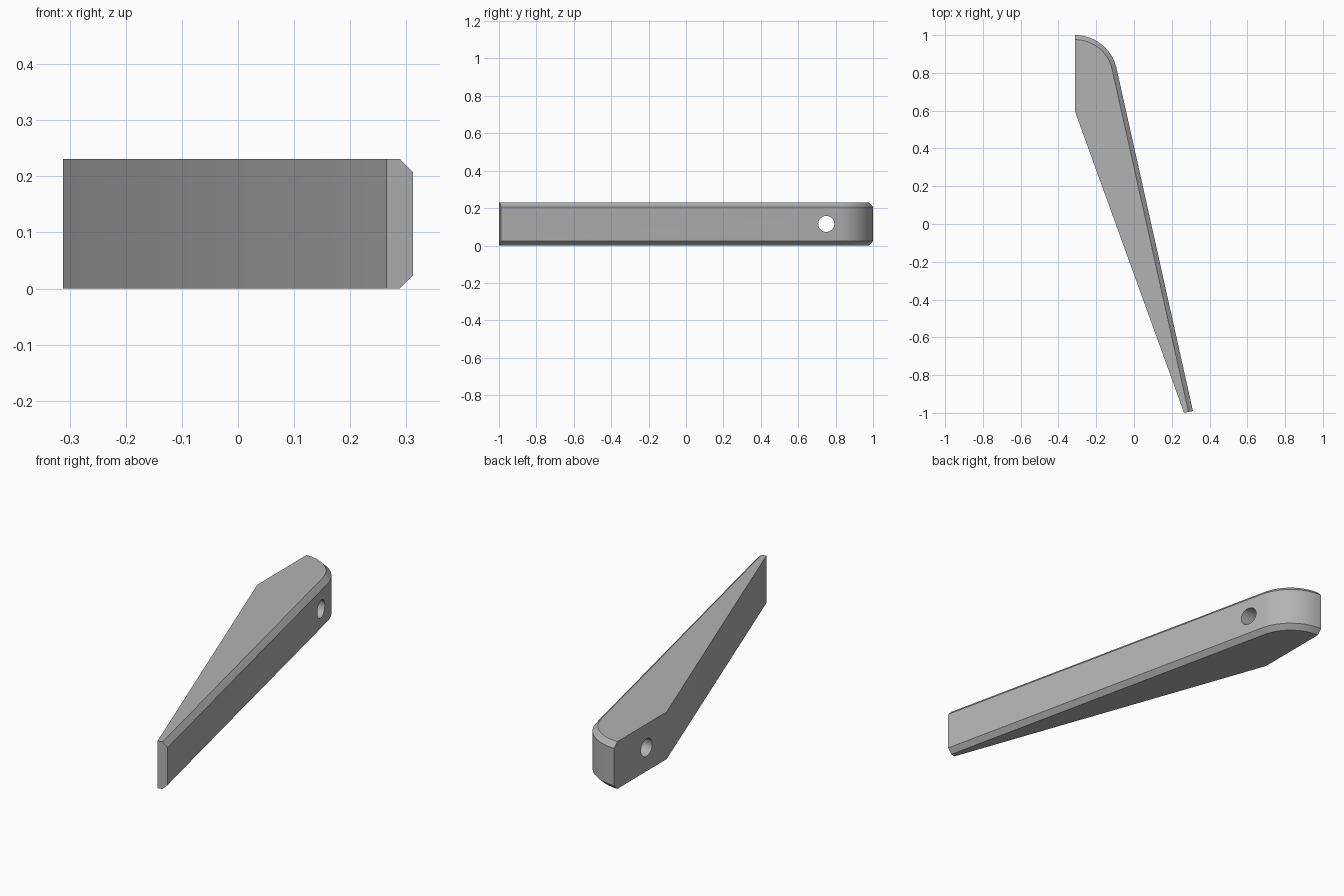
import bpy, bmesh, math
from mathutils import Vector

if "Cube" in bpy.data.objects:
    bpy.data.objects.remove(bpy.data.objects["Cube"])

HEIGHT, CHAMFER = 0.231, 0.024
RADIUS, ARC_STEPS = 0.225, 24
LEFT = -0.312
centre = Vector((LEFT, 1 - RADIUS))
tip_outer, tip_inner = Vector((0.312, -0.99)), Vector((0.265, -1.0))
heel = Vector((LEFT, 0.595))
lean = math.radians(12.5)
normal = Vector((math.cos(lean), math.sin(lean)))


def outline(inset):
    """Rounded end, long straight edge, tip and tapered back."""
    pts = []
    for i in range(ARC_STEPS + 1):
        a = math.pi / 2 + (lean - math.pi / 2) * i / ARC_STEPS
        pts.append(centre + (RADIUS - inset) * Vector((math.cos(a), math.sin(a))))
    return pts + [tip_outer - normal * inset, tip_inner, heel]


# Tapered body: stacked outlines, chamfered along the rounded and straight edge
bm = bmesh.new()
wide, narrow = outline(0), outline(CHAMFER)
n = len(wide)
back = [bm.verts.new((*p, z)) for z in (0, HEIGHT) for p in wide[-2:]]
rings = []
for pts, z in ((narrow, 0), (wide, CHAMFER), (wide, HEIGHT - CHAMFER), (narrow, HEIGHT)):
    rings.append([bm.verts.new((*p, z)) for p in pts[:-2]])
for low, high in zip(rings, rings[1:]):
    for i in range(n - 3):
        bm.faces.new((low[i], high[i], high[i + 1], low[i + 1]))
tip_low, heel_low, tip_high, heel_high = back
bm.faces.new(rings[0] + [tip_low, heel_low])
bm.faces.new(rings[3] + [tip_high, heel_high])
bm.faces.new((tip_low, heel_low, heel_high, tip_high))
bm.faces.new([r[-1] for r in rings] + [tip_high, tip_low])
bm.faces.new([r[0] for r in rings] + [heel_high, heel_low])
bmesh.ops.recalc_face_normals(bm, faces=bm.faces)
mesh = bpy.data.meshes.new("wedge_body")
bm.to_mesh(mesh)
bm.free()
body = bpy.data.objects.new("wedge_body", mesh)
bpy.context.collection.objects.link(body)

grey = bpy.data.materials.new("mid_grey")
grey.diffuse_color = (0.45, 0.45, 0.45, 1)
grey.use_nodes = True
grey.node_tree.nodes["Principled BSDF"].inputs["Base Color"].default_value = grey.diffuse_color
mesh.materials.append(grey)

# Cross hole through the thick end
bpy.ops.mesh.primitive_cylinder_add(vertices=40, radius=0.043, depth=1,
                                    location=(-0.2, 0.75, HEIGHT / 2),
                                    rotation=(0, math.pi / 2, 0))
cutter = bpy.context.object
cutter.name = "hole_cutter"
cutter.data.materials.append(grey)
cutter.hide_render = True
cutter.hide_set(True)
cut = body.modifiers.new("cross_hole", 'BOOLEAN')
cut.operation, cut.object, cut.solver = 'DIFFERENCE', cutter, 'EXACT'

# Bake the hole, then smooth the curved faces
bpy.context.view_layer.objects.active = body
body.select_set(True)
bpy.ops.object.modifier_apply(modifier=cut.name)
bpy.data.objects.remove(cutter)
bpy.ops.object.shade_smooth_by_angle(angle=math.radians(20))
